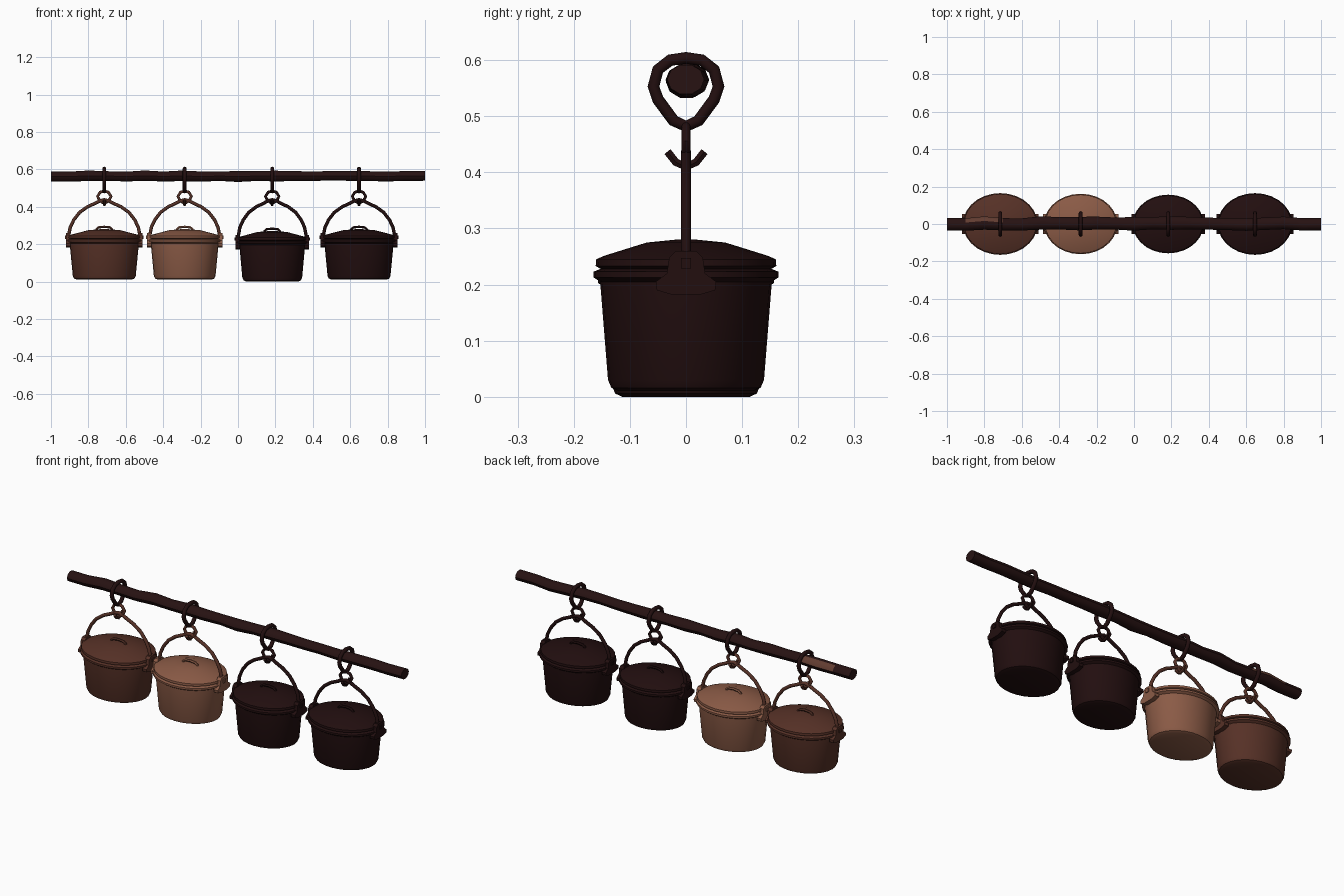
import bpy, bmesh, math, random
from mathutils import Vector

random.seed(4)
cube = bpy.data.objects.get("Cube")
if cube:
    bpy.data.objects.remove(cube, do_unlink=True)


def material(name, colour):
    m = bpy.data.materials.new(name)
    m.use_nodes = True
    m.diffuse_color = (*colour, 1)
    m.node_tree.nodes["Principled BSDF"].inputs["Base Color"].default_value = (*colour, 1)
    return m


DARK = material("blackened iron", (0.016, 0.0045, 0.0048))
ROD = material("dark wood", (0.02, 0.006, 0.006))
BROWN = material("brown iron", (0.095, 0.031, 0.02))
COPPER = material("copper", (0.26, 0.105, 0.062))
WORN = material("worn brown", (0.12, 0.045, 0.03))


def finish(name, bm, mats, angle=35):
    bmesh.ops.recalc_face_normals(bm, faces=bm.faces)
    mesh = bpy.data.meshes.new(name)
    bm.to_mesh(mesh)
    bm.free()
    for m in mats:
        mesh.materials.append(m)
    ob = bpy.data.objects.new(name, mesh)
    bpy.context.collection.objects.link(ob)
    bpy.ops.object.select_all(action="DESELECT")
    ob.select_set(True)
    bpy.context.view_layer.objects.active = ob
    bpy.ops.object.shade_smooth_by_angle(angle=math.radians(angle))
    return ob


def turned(name, profile, stretch, x, mat, sides=28):
    """Oval turned shape from (radius, height) points, closed at both ends."""
    bm = bmesh.new()
    rings = []
    for r, z in profile:
        ring = []
        for i in range(sides):
            a = math.tau * i / sides
            ring.append(bm.verts.new((x + r * stretch * math.cos(a), r * math.sin(a), z)))
        rings.append(ring)
    for a, b in zip(rings, rings[1:]):
        for i in range(sides):
            j = (i + 1) % sides
            bm.faces.new((a[i], a[j], b[j], b[i]))
    bm.faces.new(rings[0])
    bm.faces.new(rings[-1])
    return finish(name, bm, [mat])


def tube(name, points, radius, mat, closed=False, sides=8):
    """Round bar swept along a planar path."""
    pts = [Vector(p) for p in points]
    n = len(pts)
    flat_x = max(p.x for p in pts) - min(p.x for p in pts) < 1e-5
    side = Vector((1, 0, 0)) if flat_x else Vector((0, 1, 0))
    bm = bmesh.new()
    rings = []
    for i, p in enumerate(pts):
        before = pts[i - 1] if closed or i else p
        after = pts[(i + 1) % n] if closed or i < n - 1 else p
        out = (after - before).normalized().cross(side)
        rings.append([bm.verts.new(p + radius * (side * math.cos(math.tau * k / sides)
                                                 + out * math.sin(math.tau * k / sides)))
                      for k in range(sides)])
    for i in range(n if closed else n - 1):
        a, b = rings[i], rings[(i + 1) % n]
        for k in range(sides):
            j = (k + 1) % sides
            bm.faces.new((a[k], a[j], b[j], b[k]))
    if not closed:
        bm.faces.new(rings[0])
        bm.faces.new(rings[-1])
    return finish(name, bm, [mat], 50)


def lug(name, x, direction, z, mat):
    """Side plate that carries the bail, with a pin head."""
    half = [(0.018, 0.25), (0.03, 0.238), (0.034, 0.21), (0.054, 0.195), (0.052, 0.18), (0.025, 0.172)]
    outline = half + [(-y, h) for y, h in reversed(half)]
    bm = bmesh.new()
    face = bm.faces.new([bm.verts.new((x, y, h + z)) for y, h in outline])
    made = bmesh.ops.extrude_face_region(bm, geom=[face])["geom"]
    bmesh.ops.translate(bm, vec=(direction * 0.024, 0, 0),
                        verts=[v for v in made if isinstance(v, bmesh.types.BMVert)])
    pin = bmesh.ops.create_cube(bm, size=0.018)["verts"]
    bmesh.ops.translate(bm, verts=pin, vec=(x + direction * 0.02, 0, 0.228 + z))
    return finish(name, bm, [mat])


BODY = [(0.12, 0), (0.133, 0.006), (0.139, 0.02), (0.153, 0.195), (0.165, 0.203), (0.165, 0.213), (0.15, 0.219)]
LID = [(0.15, 0.217), (0.161, 0.223), (0.16, 0.235), (0.147, 0.241), (0.07, 0.265), (0.02, 0.27)]
BAIL = [(0.193, 0.21), (0.19, 0.25), (0.182, 0.29), (0.163, 0.33), (0.132, 0.37), (0.09, 0.4),
        (0.05, 0.418), (0.025, 0.431), (0, 0.438)]
GRIP = [(0.046, 0.255), (0.04, 0.272), (0.03, 0.28), (0, 0.283)]


def mirrored(half, x, z=0):
    return [(x + px, 0, pz + z) for px, pz in half] + [(x - px, 0, pz + z) for px, pz in half[-2::-1]]


def pot(label, x, z, size, mat, bail_mat):
    turned(label + "_body", [(r * size, h + z) for r, h in BODY], 1.21, x, mat)
    turned(label + "_lid", [(r * size, h + z) for r, h in LID], 1.21, x, mat)
    tube(label + "_lid_handle", mirrored(GRIP, x, z), 0.007, mat, sides=6)
    for word, s in (("left", 1), ("right", -1)):
        lug(f"{label}_{word}_lug", x + s * 0.181 * size, s, z, mat)
    tube(label + "_bail", mirrored([(px * size, h) for px, h in BAIL], x), 0.009, bail_mat)
    # curled horns at the crown of the bail
    horns = [(0.033, 0.437), (0.018, 0.418), (0, 0.41)]
    tube(label + "_bail_curl", [(x, y, h) for y, h in horns]
         + [(x, -y, h) for y, h in horns[-2::-1]], 0.008, bail_mat, sides=6)
    # diamond link across the rod direction
    link = [(0, 0.418), (0.024, 0.432), (0.036, 0.456), (0.022, 0.478), (0, 0.484)]
    tube(label + "_link", [(x + a, 0, h) for a, h in link]
         + [(x - a, 0, h) for a, h in link[-2:0:-1]], 0.008, bail_mat, True)
    # pear-shaped ring round the rod
    ring = [(0, 0.482), (0.022, 0.492), (0.05, 0.53), (0.058, 0.553), (0.05, 0.583), (0.028, 0.6), (0, 0.604)]
    tube(label + "_rod_ring", [(x, a, h) for a, h in ring]
         + [(x, -a, h) for a, h in ring[-2:0:-1]], 0.0105, DARK, True)


pot("first_pot", -0.715, 0.01, 1.0, BROWN, BROWN)
pot("second_pot", -0.285, 0.01, 0.98, COPPER, BROWN)
pot("third_pot", 0.183, 0.0, 0.95, DARK, DARK)
pot("fourth_pot", 0.647, 0.01, 1.0, DARK, DARK)

# uneven wooden rod with a worn patch near its right end
bm = bmesh.new()
sides, steps = 10, 20
rings = []
for i in range(steps + 1):
    x = -1 + 2 * i / steps
    cy, cz = random.uniform(-0.004, 0.006), 0.564 + random.uniform(-0.003, 0.003)
    r = random.uniform(0.029, 0.034)
    rings.append([bm.verts.new((x, cy + r * 1.08 * math.cos(math.tau * k / sides),
                                cz + r * 0.9 * math.sin(math.tau * k / sides)))
                  for k in range(sides)])
for a, b in zip(rings, rings[1:]):
    for k in range(sides):
        j = (k + 1) % sides
        bm.faces.new((a[k], a[j], b[j], b[k]))
bm.faces.new(rings[0])
bm.faces.new(rings[-1])
for f in bm.faces:
    c = f.calc_center_median()
    if -0.91 < c.x < -0.74 and c.y > 0.01 and 0.56 < c.z < 0.588:
        f.material_index = 1
finish("hanging_rod", bm, [ROD, WORN], 40)
